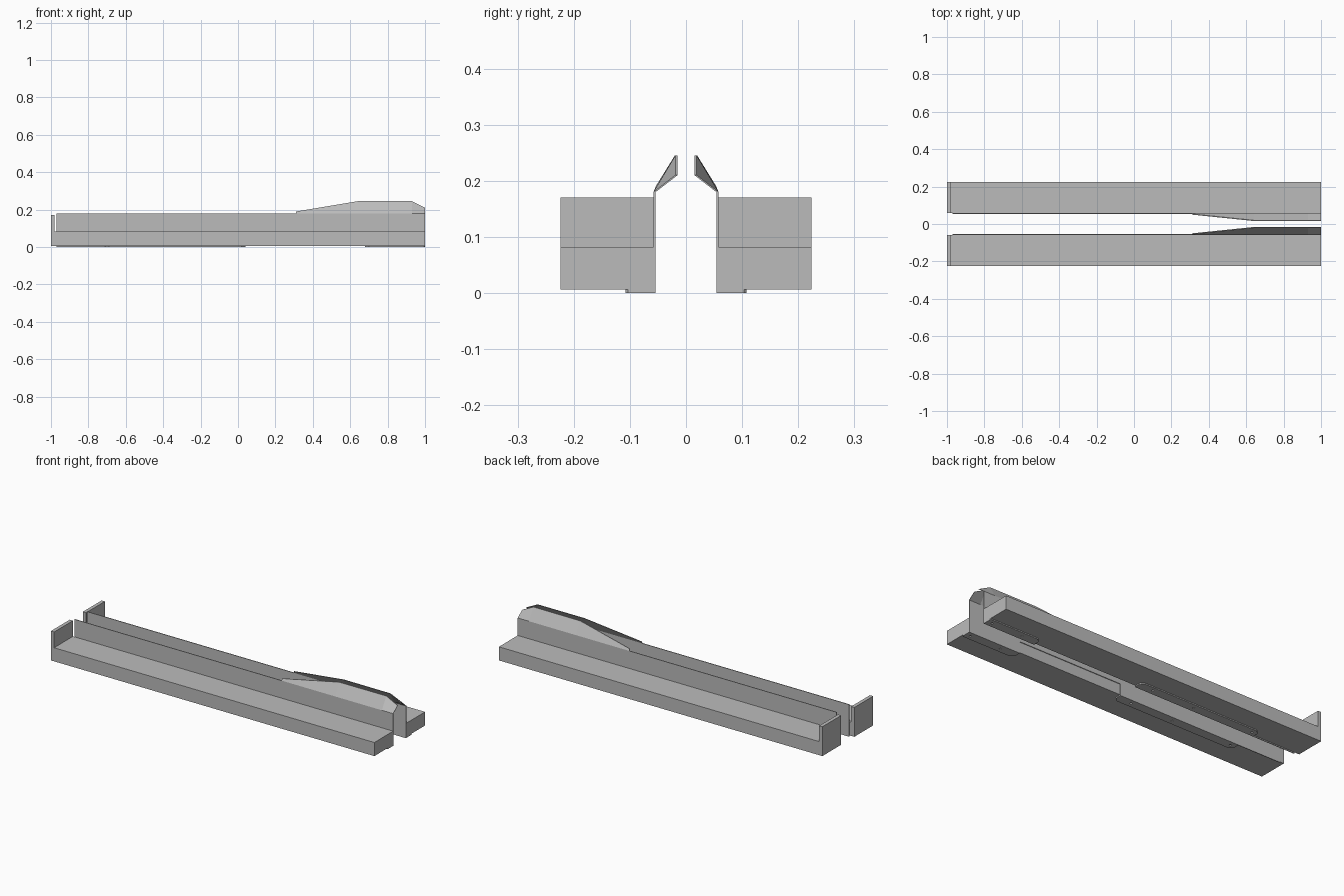
import bpy, bmesh
from mathutils import Matrix, Vector

if "Cube" in bpy.data.objects:
    bpy.data.objects.remove(bpy.data.objects["Cube"], do_unlink=True)

steel = bpy.data.materials.new("grey_steel")
steel.use_nodes = True
GREY = (0.5, 0.5, 0.5, 1)
steel.diffuse_color = GREY
steel.node_tree.nodes["Principled BSDF"].inputs["Base Color"].default_value = GREY

INNER, WALL = 0.054, 0.004      # inner wall face and sheet thickness
FLOOR, SHELF = 0.006, 0.082     # beam underside and top
BEND = 0.18                     # top of the upright sheet


def add_part(name, bm):
    bmesh.ops.recalc_face_normals(bm, faces=bm.faces)
    mesh = bpy.data.meshes.new(name)
    bm.to_mesh(mesh)
    bm.free()
    mesh.materials.append(steel)
    obj = bpy.data.objects.new(name, mesh)
    bpy.context.collection.objects.link(obj)
    return obj


def mirror(obj):
    mod = obj.modifiers.new("other_rail", 'MIRROR')
    mod.use_axis = (False, True, False)
    mod.use_mirror_merge = False


def prism(name, outline, offset):
    """Extrude a flat outline by an offset vector."""
    bm = bmesh.new()
    face = bm.faces.new([bm.verts.new(p) for p in outline])
    result = bmesh.ops.extrude_face_region(bm, geom=[face], use_keep_orig=True)
    moved = [v for v in result["geom"] if isinstance(v, bmesh.types.BMVert)]
    bmesh.ops.translate(bm, verts=moved, vec=Vector(offset))
    return add_part(name, bm)


# Long beam with an upstand at its closed end
profile = [(-1, FLOOR), (1, FLOOR), (1, SHELF), (-0.98, SHELF), (-0.98, 0.17), (-1, 0.17)]
back = INNER + WALL
mirror(prism("beam", [(x, back, z) for x, z in profile], (0, 0.224 - back, 0)))

# Upright sheet with a long notch in its lower edge
profile = [(-0.97, 0), (0.04, 0), (0.04, 0.065), (0.68, 0.065), (0.68, 0), (1, 0),
           (1, BEND), (-0.97, BEND)]
mirror(prism("guide_wall", [(x, INNER, z) for x, z in profile], (0, WALL, 0)))

# Flared lip leaning in towards the middle
bm = bmesh.new()
low = [(x, INNER, BEND) for x in (0.31, 0.64, 0.93, 1)]
high = [(0.31, 0.05, 0.19), (0.64, 0.016, 0.245), (0.93, 0.015, 0.245), (1, 0.015, 0.21)]
rows = [[[bm.verts.new(Vector(p) + Vector((0, dy, 0))) for p in row] for row in (low, high)]
        for dy in (0, WALL)]
(a, b), (c, d) = rows
for i in range(3):
    for p, q in ((a, b), (b, d), (d, c), (c, a)):
        bm.faces.new((p[i], p[i + 1], q[i + 1], q[i]))
for i in (0, 3):
    bm.faces.new((a[i], b[i], d[i], c[i]))
mirror(add_part("flared_lip", bm))


# Mounting flanges with cut corners and screw holes
def flange(name, x0, x1, cut0, cut1, holes):
    y0, y1 = back, 0.108
    outline = [(x0, y0, 0), (x1, y0, 0), (x1, y1 - cut1, 0), (x1 - cut1, y1, 0),
               (x0 + cut0, y1, 0), (x0, y1 - cut0, 0)]
    obj = prism(name, outline, (0, 0, FLOOR))
    bm = bmesh.new()
    for x in holes:
        bmesh.ops.create_cone(bm, cap_ends=True, segments=12, radius1=0.006, radius2=0.006,
                              depth=0.05, matrix=Matrix.Translation((x, 0.082, 0)))
    cutter = add_part("hole_cutter", bm)
    cutter.hide_render = True
    mod = obj.modifiers.new("holes", 'BOOLEAN')
    mod.operation, mod.object, mod.solver = 'DIFFERENCE', cutter, 'EXACT'
    bpy.context.view_layer.objects.active = obj
    bpy.ops.object.modifier_apply(modifier=mod.name)
    bpy.data.objects.remove(cutter, do_unlink=True)
    mirror(obj)


flange("short_flange", 0.68, 1, 0.02, 0.005, (0.78, 0.97))
flange("long_flange", -0.71, 0.04, 0.02, 0.02, (-0.68, -0.31, -0.05))
